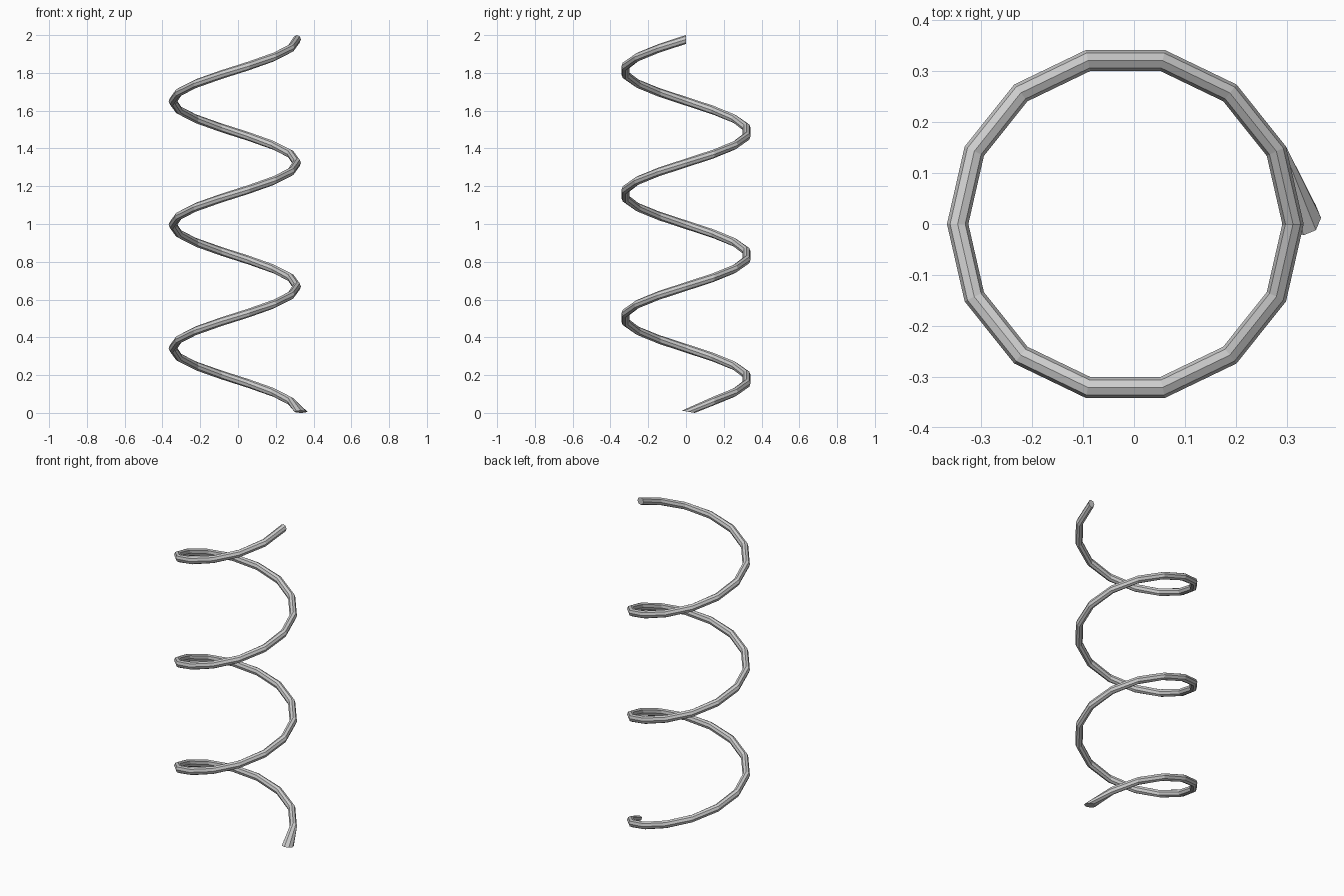
import bpy, bmesh
from math import cos, sin, pi, tau
from mathutils import Vector

cube = bpy.data.objects.get("Cube")
if cube:
    bpy.data.objects.remove(cube, do_unlink=True)

SIDES, STEPS, TURNS = 8, 14, 3
COIL_RADIUS, WIRE_RADIUS, PITCH = 0.329, 0.021, 0.654
CENTRE_X, START_Z = -0.017, 0.015

steel = bpy.data.materials.new("steel_grey")
steel.use_nodes = True
grey = (0.6, 0.6, 0.6, 1)
steel.diffuse_color = grey
steel.node_tree.nodes["Principled BSDF"].inputs["Base Color"].default_value = grey


def wire_ring(step):
    """Upright octagonal section of the wire at one step of the coil."""
    turn = step / STEPS
    out = Vector((cos(turn * tau), sin(turn * tau), 0))
    middle = Vector((CENTRE_X, 0, START_Z + PITCH * turn)) + out * COIL_RADIUS
    for i in range(SIDES):
        a = tau * i / SIDES
        yield middle + out * WIRE_RADIUS * cos(a) + Vector((0, 0, 0.0235 * sin(a)))


def foot_ring():
    """Flared, nearly level section where the wire meets the ground."""
    for i in range(SIDES):
        a = tau * i / SIDES
        yield Vector((0.333 + 0.034 * cos(a), 0.012 - 0.034 * sin(a), 0.006 + 0.006 * sin(a)))


# Coiled wire: sections bridged from the foot to the top, both ends closed
bm = bmesh.new()
sections = [foot_ring()] + [wire_ring(s) for s in range(1, STEPS * TURNS + 1)]
rings = [[bm.verts.new(p) for p in section] for section in sections]
for low, high in zip(rings, rings[1:]):
    for i in range(SIDES):
        j = (i + 1) % SIDES
        bm.faces.new((low[i], low[j], high[j], high[i]))
bm.faces.new(rings[0])
bm.faces.new(rings[-1])
bmesh.ops.recalc_face_normals(bm, faces=bm.faces)

mesh = bpy.data.meshes.new("coil_spring")
bm.to_mesh(mesh)
bm.free()
mesh.materials.append(steel)
spring = bpy.data.objects.new("coil_spring", mesh)
bpy.context.collection.objects.link(spring)
